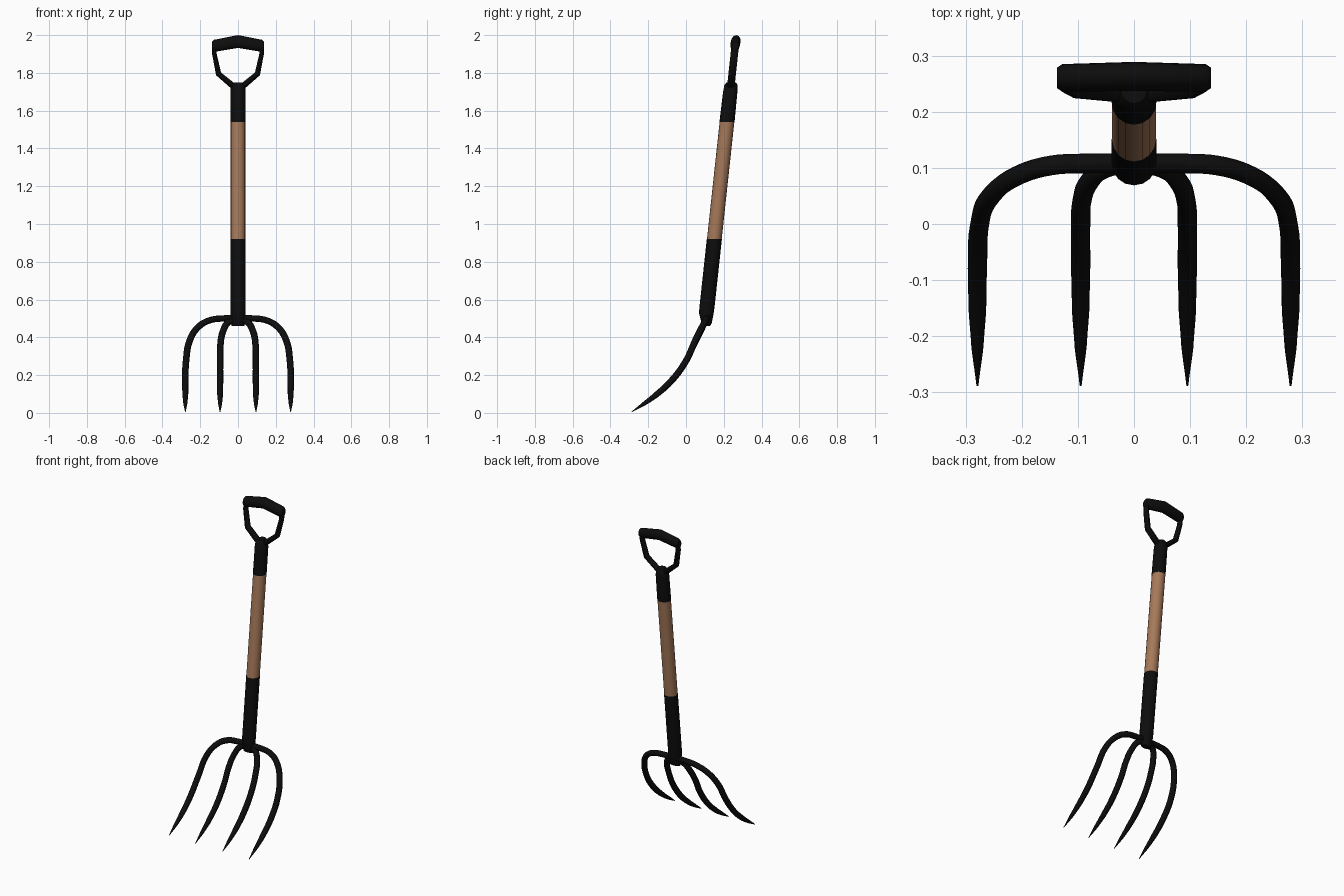
import bpy, bmesh, math
from mathutils import Vector

if "Cube" in bpy.data.objects:
    bpy.data.objects.remove(bpy.data.objects["Cube"])


def material(name, rgb):
    m = bpy.data.materials.new(name)
    m.diffuse_color = (*rgb, 1)
    m.use_nodes = True
    m.node_tree.nodes["Principled BSDF"].inputs["Base Color"].default_value = m.diffuse_color
    return m


BLACK = material("black metal", (0.004, 0.004, 0.004))
WOOD = material("brown wood", (0.38, 0.19, 0.10))


def axis_y(z):
    """Depth of the leaning shaft axis at height z."""
    return 0.15 + 0.108 * (z - 0.92)


def loft(name, rings, mat, sides=16, angle=40):
    """Closed skin over elliptical rings (centre, u, v), leaned with the shaft."""
    bm = bmesh.new()
    loops = []
    for c, u, v in rings:
        loop = []
        for i in range(sides):
            a = 2 * math.pi * i / sides
            p = Vector(c) + Vector(u) * math.cos(a) + Vector(v) * math.sin(a)
            p.y += axis_y(p.z)
            loop.append(bm.verts.new(p))
        loops.append(loop)
    for a, b in zip(loops, loops[1:]):
        for i in range(sides):
            j = (i + 1) % sides
            bm.faces.new((a[i], a[j], b[j], b[i]))
    bm.faces.new(loops[0][::-1])
    bm.faces.new(loops[-1])
    bmesh.ops.recalc_face_normals(bm, faces=bm.faces)
    me = bpy.data.meshes.new(name)
    bm.to_mesh(me)
    bm.free()
    me.materials.append(mat)
    ob = bpy.data.objects.new(name, me)
    bpy.context.collection.objects.link(ob)
    bpy.ops.object.select_all(action='DESELECT')
    ob.select_set(True)
    bpy.context.view_layer.objects.active = ob
    bpy.ops.object.shade_smooth_by_angle(angle=math.radians(angle))
    return ob


def upright(name, rows, mat):
    loft(name, [((0, dy, z), (rx, 0, 0), (0, ry, 0)) for z, rx, ry, dy in rows], mat)


# Shaft: lower socket, wooden pole, upper ferrule
upright("lower_socket", [(0.46, 0.034, 0.019, 0.008), (0.475, 0.037, 0.027, 0.007),
                         (0.53, 0.040, 0.039, 0), (0.56, 0.040, 0.040, 0),
                         (0.92, 0.040, 0.040, 0)], BLACK)
upright("wooden_shaft", [(0.91, 0.039, 0.039, 0), (1.55, 0.039, 0.039, 0)], WOOD)
upright("upper_ferrule", [(1.54, 0.040, 0.040, 0), (1.70, 0.040, 0.038, 0),
                          (1.735, 0.037, 0.035, 0), (1.75, 0.024, 0.025, 0)], BLACK)

# D-shaped handle: two side arms and the grip bar
for s, side in ((-1, "left"), (1, "right")):
    path = [(0.0, 1.725), (0.032, 1.735), (0.103, 1.795), (0.125, 1.90), (0.125, 1.94)]
    half = [0.016, 0.016, 0.015, 0.012, 0.011]
    rings = []
    for i, (x, z) in enumerate(path):
        a, b = path[max(i - 1, 0)], path[min(i + 1, len(path) - 1)]
        t = Vector((b[0] - a[0], 0, b[1] - a[1])).normalized()
        n = Vector((-t.z * s, 0, t.x)) * half[i]
        rings.append(((x * s, 0, z), n, (0, 0.021, 0)))
    loft(side + "_handle_arm", rings, BLACK, 10)

grip = [(0.137, 1.942, 0.024), (0.128, 1.943, 0.032), (0.0, 1.966, 0.034)]
bar = [(-x, z, r) for x, z, r in grip] + grip[1::-1]
loft("handle_grip", [((x, 0, z), (0, 0.026 * r / 0.034, 0), (0, 0, r))
                     for x, z, r in bar], BLACK, 12)

# Curved tapering tines, mirrored left and right
lower = [(0.0, 0.275, 1), (-0.077, 0.17, 1), (-0.155, 0.098, 0.9),
         (-0.22, 0.05, 0.62), (-0.288, 0.005, 0.1)]
tops = {
    "outer": (0.279, [(0, .108, .50), (.08, .108, .50), (.15, .104, .49),
                      (.21, .085, .455), (.255, .05, .385)]),
    "inner": (0.095, [(.01, .108, .49), (.05, .10, .48), (.08, .075, .43),
                      (.093, .04, .36)]),
}
for kind, (x_end, top) in tops.items():
    pts = [(*p, 1) for p in top]
    pts += [(x_end - (0.004 if kind == "outer" and i == 0 else 0), y, z, r)
            for i, (y, z, r) in enumerate(lower)]
    for s, side in ((-1, "left"), (1, "right")):
        name = f"{side}_{kind}_tine"
        cu = bpy.data.curves.new(name, 'CURVE')
        cu.dimensions = '3D'
        cu.bevel_depth = 0.0175
        cu.bevel_resolution = 3
        cu.resolution_u = 5
        cu.use_fill_caps = True
        sp = cu.splines.new('BEZIER')
        sp.bezier_points.add(len(pts) - 1)
        for bp, (x, y, z, r) in zip(sp.bezier_points, pts):
            bp.co = (x * s, y, z)
            bp.radius = r
            bp.handle_left_type = bp.handle_right_type = 'AUTO'
        cu.materials.append(BLACK)
        ob = bpy.data.objects.new(name, cu)
        bpy.context.collection.objects.link(ob)
        bpy.ops.object.select_all(action='DESELECT')
        ob.select_set(True)
        bpy.context.view_layer.objects.active = ob
        bpy.ops.object.convert(target='MESH')
        bpy.ops.object.shade_smooth_by_angle(angle=math.radians(50))
